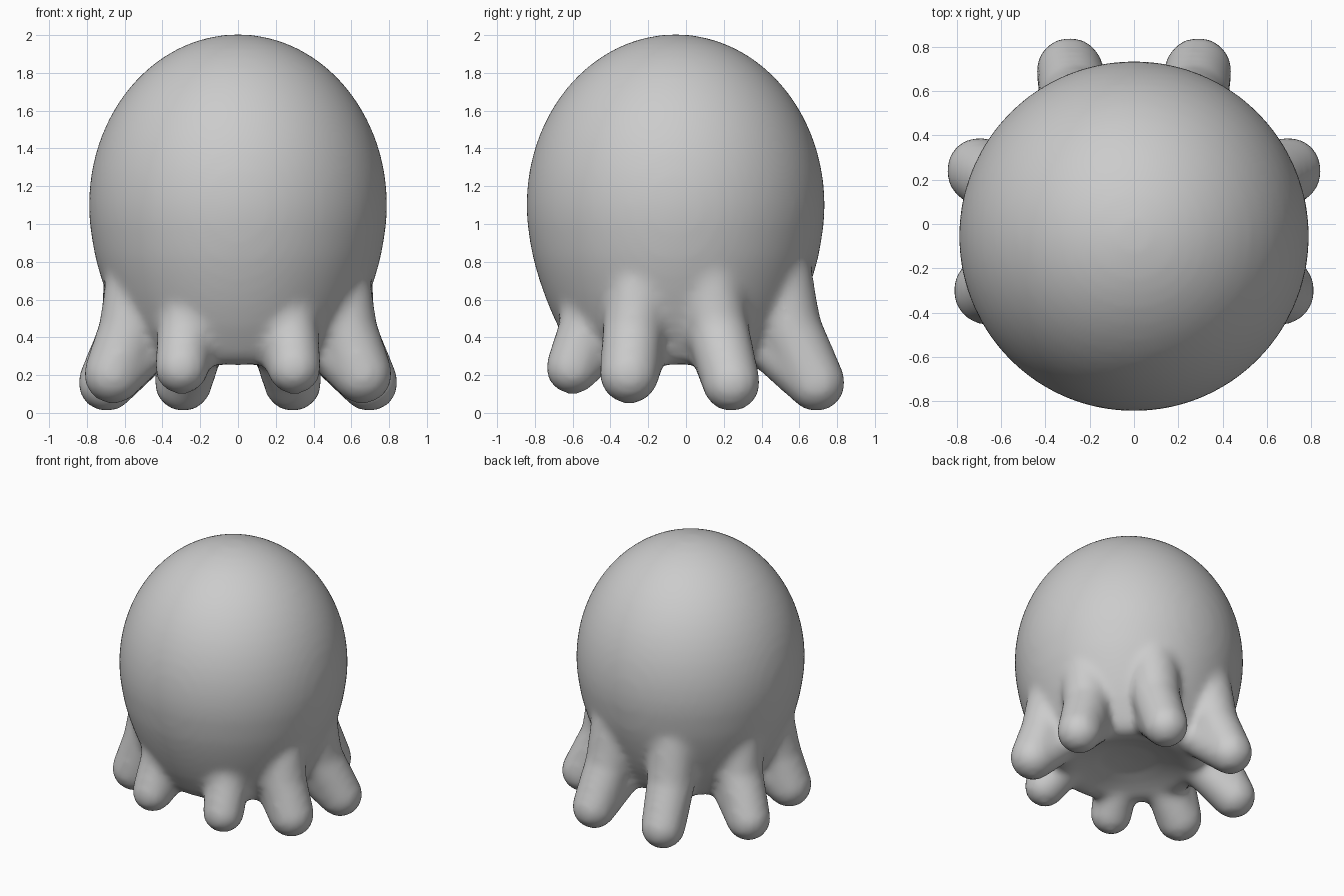
import bpy, bmesh, math
from mathutils import Vector, Matrix

if "Cube" in bpy.data.objects:
    bpy.data.objects.remove(bpy.data.objects["Cube"])

bm = bmesh.new()

# Domed head with a rounded, slightly hollow underside: (radius, z) profile, lathed
dome = [(.79 * math.sin(math.radians(a)), 1.1 + .905 * math.cos(math.radians(a)))
        for a in range(0, 97, 6)]
base = [(.77, .9), (.755, .82), (.73, .73), (.70, .64), (.665, .55), (.625, .46),
        (.58, .38), (.535, .305), (.48, .255), (.42, .25), (.32, .29), (.18, .33), (0, .345)]
center = Vector((0, -.055, 0))
verts = [bm.verts.new(center + Vector((r, 0, z))) for r, z in dome + base]
edges = [bm.edges.new(p) for p in zip(verts, verts[1:])]
bmesh.ops.spin(bm, geom=verts + edges, cent=center, axis=(0, 0, 1),
               angle=math.tau, steps=72, use_duplicate=False)
bmesh.ops.remove_doubles(bm, verts=bm.verts, dist=.0005)


# Stubby tentacle: overlapping balls along a bent path, fused by the remesh
def tentacle(path):
    for (a, ra), (b, rb) in zip(path, path[1:]):
        a, b = Vector(a), Vector(b)
        for i in range(7):
            t = i / 6
            bmesh.ops.create_icosphere(bm, subdivisions=3, radius=ra + (rb - ra) * t,
                                       matrix=Matrix.Translation(a.lerp(b, t)))


# Front, front-side, back-side and back pairs: root, knee, tip, inner root
pairs = [
    [((.25, -.50, .58), .155), ((.28, -.535, .42), .15), ((.298, -.60, .24), .145),
     ((.22, -.42, .39), .13)],
    [((.54, -.25, .66), .17), ((.575, -.28, .44), .165), ((.66, -.30, .205), .16),
     ((.45, -.22, .38), .14)],
    [((.54, .12, .74), .175), ((.56, .165, .45), .17), ((.695, .24, .16), .156),
     ((.44, .14, .38), .14)],
    [((.24, .49, .74), .18), ((.26, .55, .45), .17), ((.29, .69, .16), .156),
     ((.20, .42, .38), .14)],
]
for path in pairs:
    for side in (1, -1):
        tentacle([((p[0] * side, p[1], p[2]), r) for p, r in path])

bmesh.ops.recalc_face_normals(bm, faces=bm.faces)
mesh = bpy.data.meshes.new("octopus_body")
bm.to_mesh(mesh)
bm.free()
body = bpy.data.objects.new("octopus_body", mesh)
bpy.context.collection.objects.link(body)

# Fuse everything into one skin and soften the joins
fuse = body.modifiers.new("fuse", 'REMESH')
fuse.mode = 'VOXEL'
fuse.voxel_size = .025
fuse.use_smooth_shade = True
soften = body.modifiers.new("soften", 'SMOOTH')
soften.factor = .5
soften.iterations = 16
